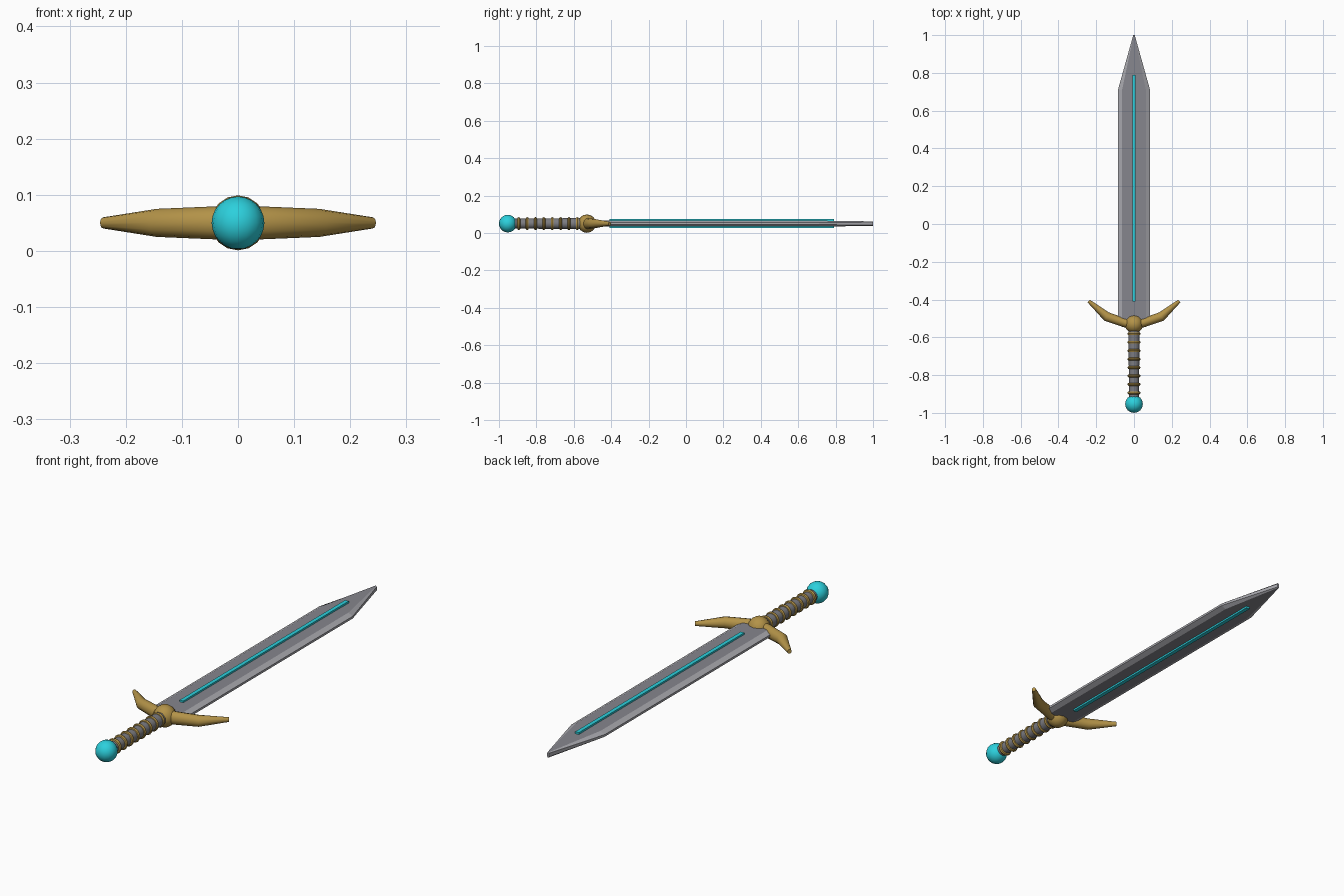
import bpy, bmesh, math
from mathutils import Vector

if "Cube" in bpy.data.objects:
    bpy.data.objects.remove(bpy.data.objects["Cube"])

ZC = 0.05  # height of the sword's centre line


def material(name, rgb):
    m = bpy.data.materials.new(name)
    m.diffuse_color = (*rgb, 1)
    m.use_nodes = True
    m.node_tree.nodes["Principled BSDF"].inputs["Base Color"].default_value = m.diffuse_color
    return m


STEEL = material("steel", (0.24, 0.24, 0.27))
EDGE = material("edge_steel", (0.40, 0.40, 0.43))
GRIP = material("grip_grey", (0.20, 0.20, 0.22))
GOLD = material("gold", (0.45, 0.29, 0.065))
TEAL = material("teal", (0.025, 0.63, 0.72))


def finish(bm, name, mats, angle=None):
    bmesh.ops.recalc_face_normals(bm, faces=bm.faces)
    me = bpy.data.meshes.new(name)
    bm.to_mesh(me)
    bm.free()
    ob = bpy.data.objects.new(name, me)
    bpy.context.collection.objects.link(ob)
    for m in mats:
        me.materials.append(m)
    if angle:
        bpy.ops.object.select_all(action='DESELECT')
        ob.select_set(True)
        bpy.context.view_layer.objects.active = ob
        bpy.ops.object.shade_smooth_by_angle(angle=math.radians(angle))
    return ob


def loft(bm, rings):
    """Skin a list of closed point rings and cap both ends."""
    loops = [[bm.verts.new(p) for p in r] for r in rings]
    n = len(loops[0])
    for a, b in zip(loops, loops[1:]):
        for i in range(n):
            j = (i + 1) % n
            bm.faces.new((a[i], a[j], b[j], b[i]))
    bm.faces.new(loops[0])
    bm.faces.new(loops[-1])


def lathe(name, profile, mat, seg=16):
    """Turn (y, radius) points about the sword's long axis."""
    bm = bmesh.new()
    loft(bm, [[(r * math.cos(t), y, ZC + r * math.sin(t))
               for t in (2 * math.pi * k / seg for k in range(seg))] for y, r in profile])
    return finish(bm, name, [mat], 40)


def ball(name, y, radius, mat, seg, rings):
    bm = bmesh.new()
    bmesh.ops.create_uvsphere(bm, u_segments=seg, v_segments=rings, radius=radius)
    bmesh.ops.translate(bm, verts=bm.verts, vec=(0, y, ZC))
    return finish(bm, name, [mat], 40)


# Blade: flat middle with lighter bevelled edges, tapering to the tip
bm = bmesh.new()
sections = []
for y, outer, inner, half, rim in ((-0.53, 0.085, 0.063, 0.016, 0.005),
                                   (0.71, 0.085, 0.063, 0.016, 0.005),
                                   (1.0, 0.004, 0.002, 0.012, 0.008)):
    sections.append([(x, y, ZC + z) for x, z in (
        (-outer, -rim), (-inner, -half), (inner, -half), (outer, -rim),
        (outer, rim), (inner, half), (-inner, half), (-outer, rim))])
loft(bm, sections)
bm.normal_update()
for f in bm.faces:
    f.material_index = 0 if abs(f.normal.z) > 0.99 else 1
finish(bm, "blade", [STEEL, EDGE])

# Glowing inlay strip standing proud of both blade faces
bm = bmesh.new()
bmesh.ops.create_cube(bm, size=1)
for v in bm.verts:
    v.co = Vector((v.co.x * 0.018, 0.19 + v.co.y * 1.2, ZC + v.co.z * 0.048))
finish(bm, "inlay_strip", [TEAL])

# Grip with ring bindings
lathe("grip", [(-0.92, 0.026), (-0.54, 0.030)], GRIP)
for k in range(8):
    y = -0.581 - 0.0447 * k
    lathe("grip_ring", [(y - 0.009, 0.025), (y - 0.006, 0.032), (y, 0.035),
                        (y + 0.006, 0.032), (y + 0.009, 0.025)], GOLD)

# Pommel gem and guard hub
ball("pommel", -0.953, 0.047, TEAL, 16, 12)
ball("guard_hub", -0.53, 0.049, GOLD, 12, 8)

# Guard arms: tapered tubes sweeping towards the tip
for side in (-1, 1):
    bm = bmesh.new()
    rings = []
    for x, y, dx, dy, rw, rh in ((0.0, -0.53, 1, 0.12, 0.026, 0.031),
                                 (0.05, -0.523, 1, 0.2, 0.024, 0.029),
                                 (0.145, -0.490, 0.87, 0.5, 0.025, 0.025),
                                 (0.24, -0.408, 0.76, 0.65, 0.009, 0.010)):
        d = Vector((dx, dy)).normalized()
        rings.append([(side * (x - d.y * rw * math.cos(t)), y + d.x * rw * math.cos(t),
                       ZC + rh * math.sin(t))
                      for t in (2 * math.pi * k / 12 for k in range(12))])
    loft(bm, rings)
    finish(bm, "guard_arm", [GOLD], 40)
